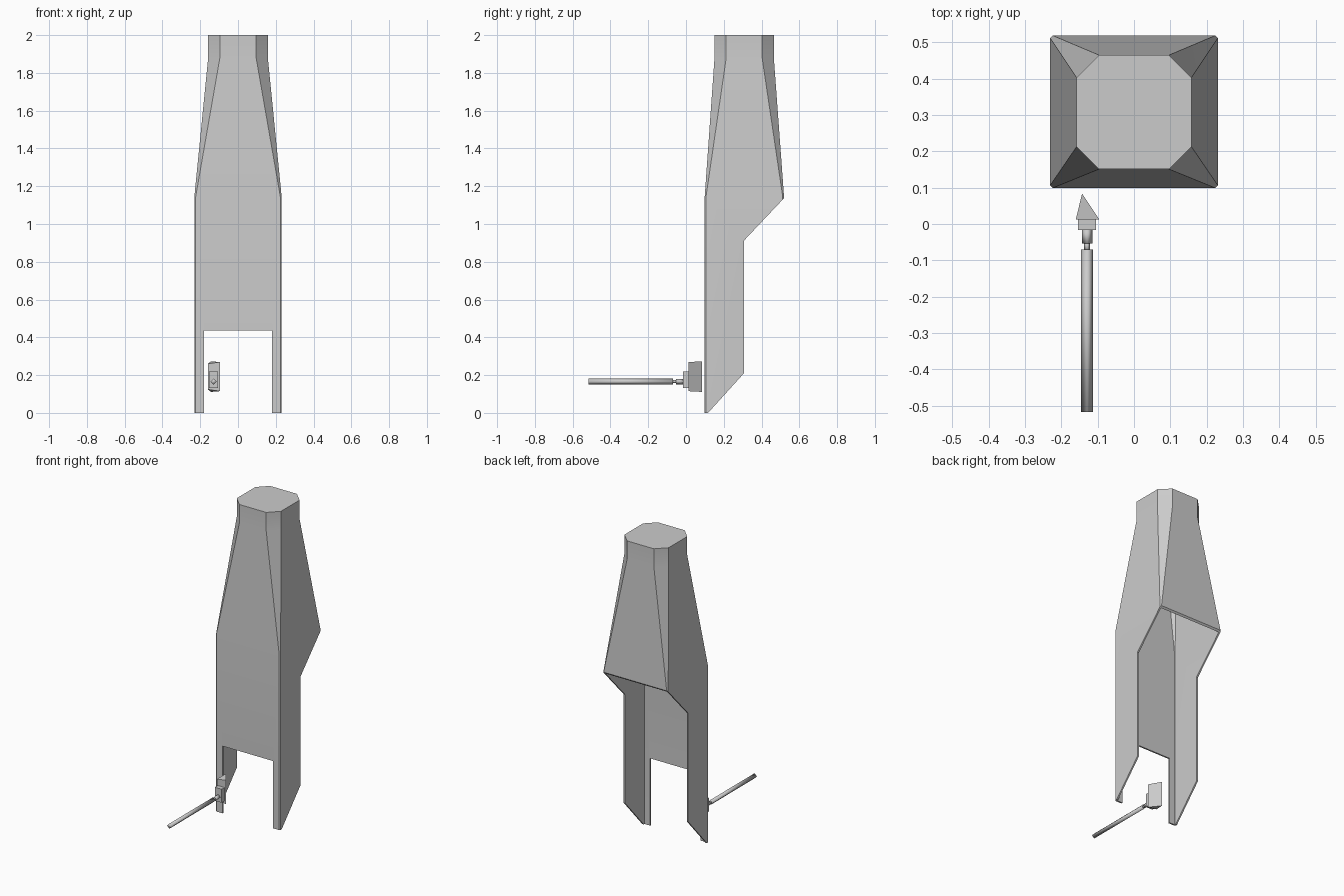
import bpy, bmesh, math
from math import radians

if "Cube" in bpy.data.objects:
    bpy.data.objects.remove(bpy.data.objects["Cube"])


def make_object(name, verts, faces, smooth=None):
    me = bpy.data.meshes.new(name)
    me.from_pydata(verts, [], faces)
    bm = bmesh.new()
    bm.from_mesh(me)
    bmesh.ops.recalc_face_normals(bm, faces=bm.faces)
    bm.to_mesh(me)
    bm.free()
    ob = bpy.data.objects.new(name, me)
    bpy.context.collection.objects.link(ob)
    if smooth:
        smooth_object(ob, smooth)
    return ob


def activate(ob):
    bpy.ops.object.select_all(action='DESELECT')
    ob.select_set(True)
    bpy.context.view_layer.objects.active = ob


def smooth_object(ob, angle):
    activate(ob)
    bpy.ops.object.shade_smooth_by_angle(angle=radians(angle))


def loft(name, rings, cap_start=True, cap_end=True, smooth=None):
    n = len(rings[0])
    verts = [v for r in rings for v in r]
    faces = [(k*n + i, k*n + (i+1) % n, (k+1)*n + (i+1) % n, (k+1)*n + i)
             for k in range(len(rings) - 1) for i in range(n)]
    if cap_start:
        faces.append(tuple(range(n)))
    if cap_end:
        faces.append(tuple(range(len(verts) - n, len(verts))))
    return make_object(name, verts, faces, smooth)


def chamfered_ring(hx, y0, y1, c, z):
    return [(x, y, z) for x, y in (
        (-hx + c, y0), (hx - c, y0), (hx, y0 + c), (hx, y1 - c),
        (hx - c, y1), (-hx + c, y1), (-hx, y1 - c), (-hx, y0 + c))]


def side_prism(name, profile, hx):
    return loft(name, [[(x, y, z) for y, z in profile] for x in (-hx, hx)])


# Hood: rectangular lower shell tapering to an octagonal closed flue
hood = loft('hood', [
    chamfered_ring(0.231, 0.099, 0.519, 0.007, 0.0),
    chamfered_ring(0.231, 0.099, 0.519, 0.007, 1.145),
    chamfered_ring(0.158, 0.151, 0.465, 0.062, 1.88),
    chamfered_ring(0.158, 0.151, 0.465, 0.062, 2.0)], cap_start=False)
shell = hood.modifiers.new('wall', 'SOLIDIFY')
shell.thickness = 0.01
shell.offset = -1
shell.use_even_offset = True

# Cutters: open back with sloping side edges, and the doorway in front
cutters = [
    side_prism('back_cutter', [(0.116, -0.001), (0.307, 0.21), (0.307, 0.912),
                               (0.525, 1.143), (0.7, 1.143), (0.7, -0.1),
                               (0.116, -0.1)], 0.5),
    side_prism('doorway_cutter', [(0.0, -0.1), (0.2, -0.1),
                                  (0.2, 0.435), (0.0, 0.435)], 0.18)]
for cutter in cutters:
    cutter.hide_render = True
    cut = hood.modifiers.new(cutter.name, 'BOOLEAN')
    cut.operation = 'DIFFERENCE'
    cut.solver = 'EXACT'
    cut.object = cutter
activate(hood)
for m in list(hood.modifiers):
    bpy.ops.object.modifier_apply(modifier=m.name)
for cutter in cutters:
    bpy.data.objects.remove(cutter)
smooth_object(hood, 30)

CX, CZ = -0.129, 0.166


# Square rods set on edge, running along y
def rod(name, r, y0, y1):
    return loft(name, [[(CX + r, y, CZ), (CX, y, CZ + r), (CX - r, y, CZ),
                        (CX, y, CZ - r)] for y in (y0, y1)], smooth=100)


rod('handle', 0.0165, -0.517, -0.07)
rod('neck', 0.008, -0.075, -0.048)
rod('collar', 0.0145, -0.053, -0.012)

# Block that holds the head
loft('head_block', [[(-0.154, y, 0.133), (-0.105, y, 0.133),
                     (-0.105, y, 0.22), (-0.154, y, 0.22)]
                    for y in (-0.017, 0.016)])

# Wedge-shaped head, flared at the tip
plan = [(-0.16, 0.013, 0.068), (-0.096, 0.013, 0.077), (-0.143, 0.084, 0.081)]
loft('wedge_head', [[(x, y, 0.192 + s * h) for x, y, h in plan] for s in (-1, 1)])
